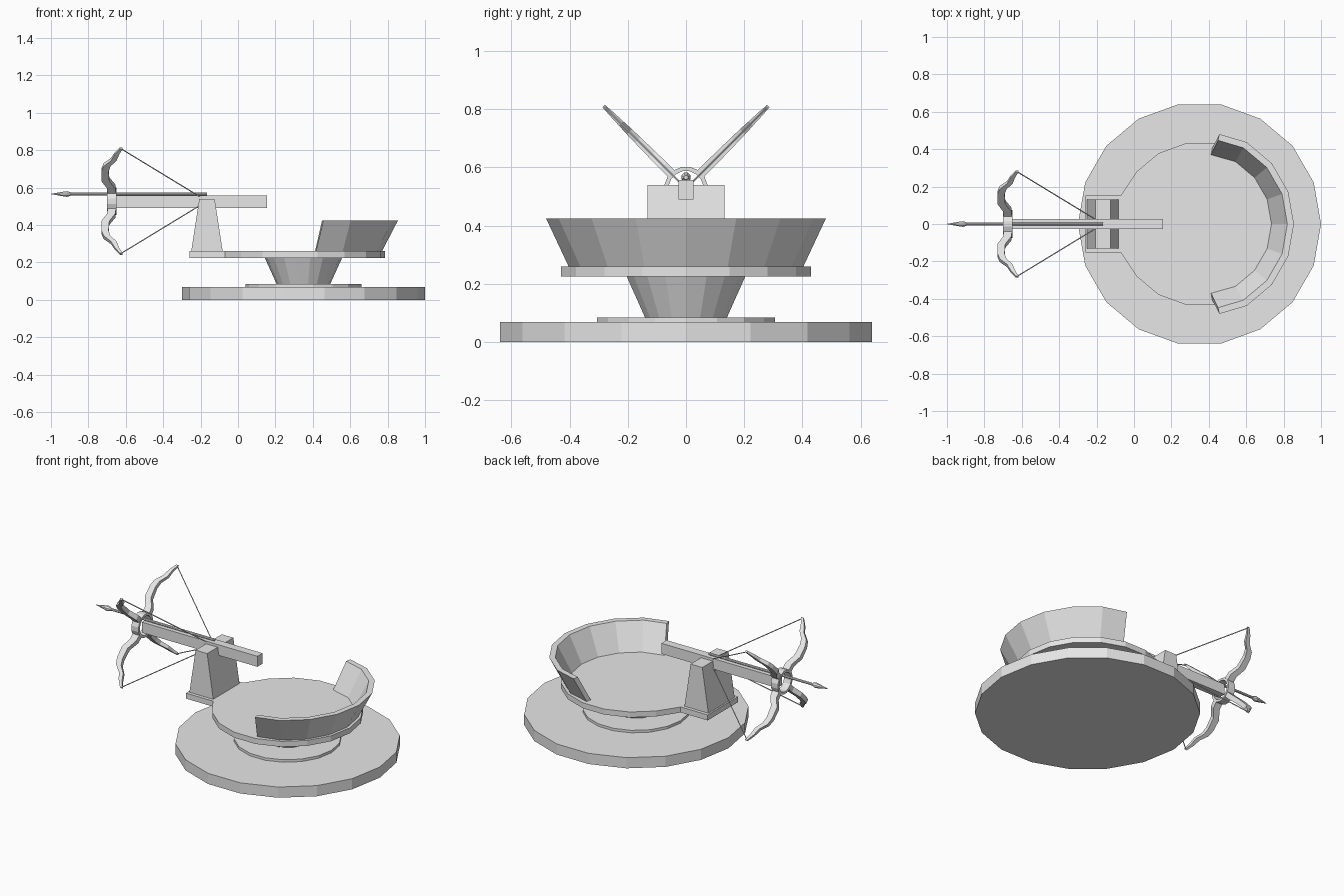
import bpy, bmesh
from math import sin, cos, pi, radians
from mathutils import Vector

cube = bpy.data.objects.get("Cube")
if cube:
    bpy.data.objects.remove(cube, do_unlink=True)

grey = bpy.data.materials.new("plain_grey")
grey.use_nodes = True
grey.diffuse_color = (0.8, 0.8, 0.8, 1)
grey.node_tree.nodes["Principled BSDF"].inputs["Base Color"].default_value = (0.8, 0.8, 0.8, 1)

CX = 0.35      # axis of the round platform
AXIS_Z = 0.528   # axis of the bow
SIDES = 18


def loft(name, sections, cyclic=False):
    """Join equal-sized rings of points into one solid."""
    bm = bmesh.new()
    rings = [[bm.verts.new(p) for p in s] for s in sections]
    n = len(rings[0])
    pairs = list(zip(rings, rings[1:]))
    if cyclic:
        pairs.append((rings[-1], rings[0]))
    else:
        bm.faces.new(rings[0])
        bm.faces.new(rings[-1])
    for a, b in pairs:
        for i in range(n):
            j = (i + 1) % n
            bm.faces.new((a[i], a[j], b[j], b[i]))
    bmesh.ops.recalc_face_normals(bm, faces=bm.faces)
    mesh = bpy.data.meshes.new(name)
    bm.to_mesh(mesh)
    bm.free()
    mesh.materials.append(grey)
    obj = bpy.data.objects.new(name, mesh)
    bpy.context.collection.objects.link(obj)
    return obj


def disc(r, z):
    return [(CX + r * cos(2 * pi * i / SIDES), r * sin(2 * pi * i / SIDES), z)
            for i in range(SIDES)]


def rect(x0, x1, y, z):
    return [(x0, -y, z), (x1, -y, z), (x1, y, z), (x0, y, z)]


def x_ring(r, x, z, n):
    """Polygon around a line parallel to x."""
    return [(x, r * cos(2 * pi * (i + 0.5) / n), z + r * sin(2 * pi * (i + 0.5) / n))
            for i in range(n)]


def rod(name, a, b, r, n=6):
    a, b = Vector(a), Vector(b)
    d = (b - a).normalized()
    u = d.cross(Vector((0, 0, 1))).normalized()
    v = d.cross(u)
    ring = [u * r * cos(2 * pi * i / n) + v * r * sin(2 * pi * i / n) for i in range(n)]
    return loft(name, [[a + p for p in ring], [b + p for p in ring]])


# Round base, collar and flared pedestal
loft("base_disc", [disc(0.65, 0), disc(0.65, 0.068)])
loft("collar_disc", [disc(0.31, 0.068), disc(0.31, 0.084)])
loft("pedestal", [disc(0.143, 0.084), disc(0.207, 0.225)])

# Platform: round deck with a square tongue in one outline
deck = [p for p in disc(0.437, 0) if p[0] > CX - 0.42]
deck = [p[:2] for p in deck]
half = SIDES // 2
tongue = [(-0.07, 0.153), (-0.26, 0.153), (-0.26, -0.153), (-0.07, -0.153)]
deck = deck[:half - 1] + tongue + deck[half + 1:]
loft("platform", [[(x, y, z) for x, y in deck] for z in (0.225, 0.26)])

# Flared curved parapet wall
wall = []
for top, bottom in [(-77.5, -80.5)] + [(a, a) for a in range(-60, 61, 20)] + [(77.5, 80.5)]:
    t, b = radians(top), radians(bottom)
    k = 0.975 if abs(top) > 70 else 1
    wall.append([(CX + r * k * cos(a), r * k * sin(a), z)
                 for r, z, a in ((0.385, 0.26, b), (0.42, 0.26, b),
                                 (0.505, 0.424, t), (0.47, 0.424, t))])
loft("parapet_wall", wall)

# Tapered tower and the rail on it
loft("tower", [rect(-0.25, -0.082, 0.132, 0.26), rect(-0.207, -0.125, 0.132, 0.54)])
loft("rail", [rect(-0.66, 0.155, 0.026, 0.49), rect(-0.66, 0.155, 0.026, 0.557)])

# Hollow ring that carries the bow arms
loft("bow_ring", [x_ring(0.075, -0.70, AXIS_Z, 16), x_ring(0.075, -0.65, AXIS_Z, 16),
                  x_ring(0.06, -0.65, AXIS_Z, 16), x_ring(0.06, -0.70, AXIS_Z, 16)], cyclic=True)

# Four recurved arms (radius, x, depth, width) with a string from each tip
arm = [(0.068, -0.675, 0.046, 0.032), (0.11, -0.678, 0.044, 0.032),
       (0.165, -0.709, 0.042, 0.03), (0.235, -0.711, 0.038, 0.027),
       (0.275, -0.70, 0.036, 0.025), (0.315, -0.664, 0.03, 0.021),
       (0.36, -0.647, 0.023, 0.017), (0.4, -0.624, 0.014, 0.012)]
for name, sy, sz in (("upper_left", 1, 1), ("upper_right", -1, 1),
                     ("lower_left", 1, -1), ("lower_right", -1, -1)):
    out = Vector((0, sy, sz)).normalized()
    side = Vector((0, -sz, sy)).normalized()
    sections = []
    for r, x, d, w in arm:
        c = Vector((x, 0, AXIS_Z)) + out * r
        sections.append([c + Vector((i * d / 2, 0, 0)) + side * j * w / 2
                         for i, j in ((-1, -1), (1, -1), (1, 1), (-1, 1))])
    loft("bow_arm_" + name, sections)
    tip = Vector((-0.622, 0, AXIS_Z)) + out * 0.393
    nock = Vector((-0.2, 0, AXIS_Z)) + out * 0.03
    rod("bow_string_" + name, tip, nock, 0.003)

# Arrow lying on the rail
rod("arrow_shaft", (-0.92, 0, 0.566), (-0.165, 0, 0.566), 0.008, 8)
loft("arrow_head", [x_ring(r, x, 0.566, 8) for r, x in
                    ((0.001, -1.0), (0.017, -0.915), (0.008, -0.89))])
